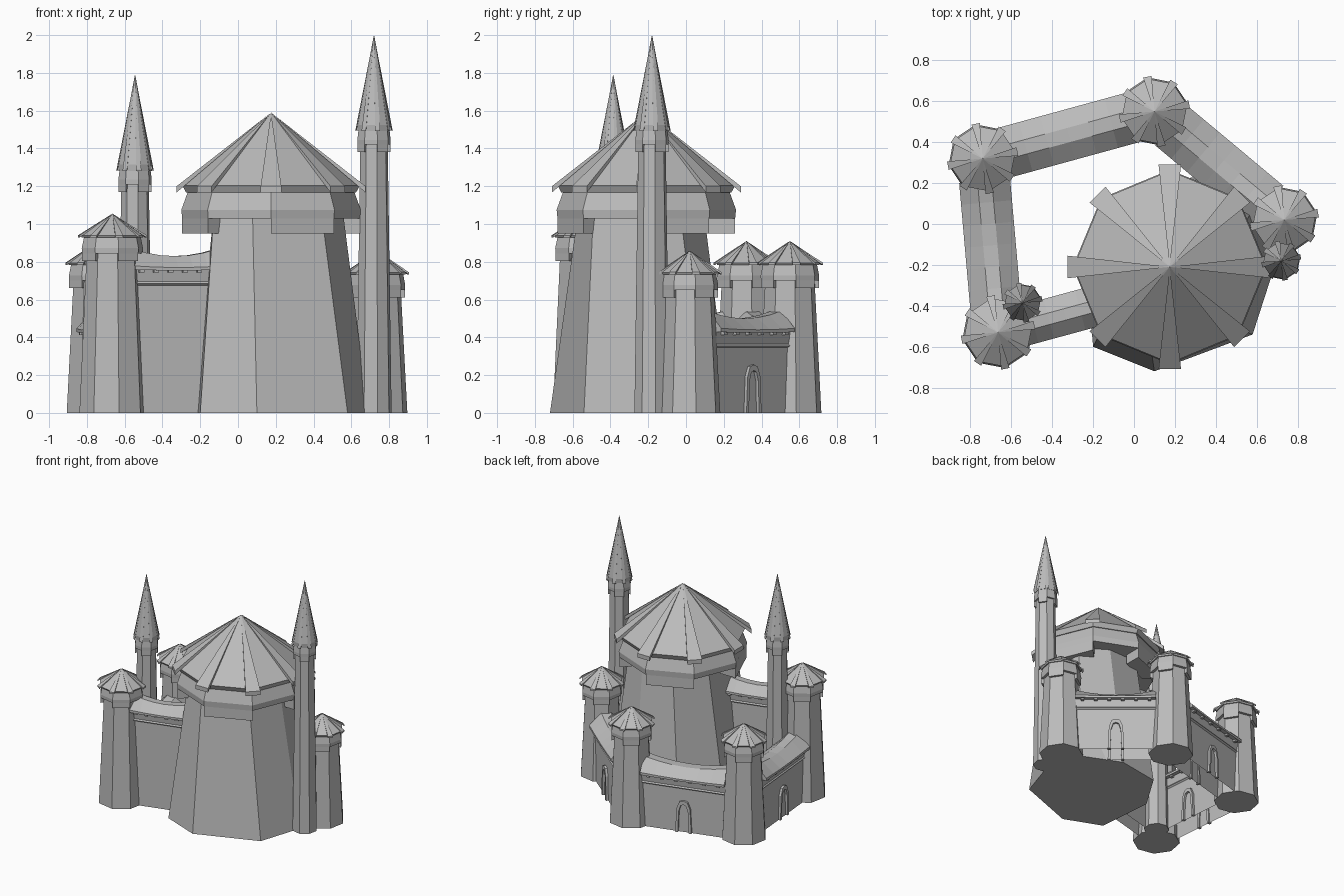
import bpy, bmesh, math
from mathutils import Vector, Matrix

cube = bpy.data.objects.get("Cube")
if cube:
    bpy.data.objects.remove(cube, do_unlink=True)

stone = bpy.data.materials.new("grey_stone")
stone.use_nodes = True
stone.diffuse_color = (0.5, 0.5, 0.5, 1)
stone.node_tree.nodes["Principled BSDF"].inputs["Base Color"].default_value = (0.5, 0.5, 0.5, 1)


def finish(name, bm, matrix=None):
    bmesh.ops.recalc_face_normals(bm, faces=bm.faces[:])
    mesh = bpy.data.meshes.new(name)
    bm.to_mesh(mesh)
    bm.free()
    mesh.materials.append(stone)
    obj = bpy.data.objects.new(name, mesh)
    bpy.context.collection.objects.link(obj)
    if matrix:
        obj.matrix_world = matrix
    return obj


def loft(bm, rings):
    """Skin closed rings of points and cap both ends."""
    rows = [[bm.verts.new(p) for p in ring] for ring in rings]
    n = len(rows[0])
    for a, b in zip(rows, rows[1:]):
        for i in range(n):
            j = (i + 1) % n
            bm.faces.new((a[i], a[j], b[j], b[i]))
    bm.faces.new(rows[0])
    bm.faces.new(rows[-1])


def ring(x, y, r, z, turn, n=8):
    return [(x + r * math.cos(turn + math.tau * i / n),
             y + r * math.sin(turn + math.tau * i / n), z) for i in range(n)]


def turned(name, x, y, profile, turn):
    bm = bmesh.new()
    loft(bm, [ring(x, y, r, z, turn) for r, z in profile])
    return finish(name, bm)


def gallery(name, x, y, r, low, mid, top, turn):
    """Overhanging band whose alternate sides hang lower."""
    turned(name, x, y, [(r * 0.99, mid), (r, mid + (top - mid) * 0.3), (r * 0.92, top)], turn)
    bm = bmesh.new()
    for i in range(0, 8, 2):
        rows = []
        for z in (low, mid + 0.001):
            outer, inner = ring(x, y, r * 0.99, z, turn), ring(x, y, r * 0.7, z, turn)
            rows.append([outer[i], outer[i + 1], inner[i + 1], inner[i]])
        loft(bm, rows)
    finish(name + "_drops", bm)


def ribbed_roof(name, x, y, r, eave, peak, turn, width):
    """Faceted cone with a raised wedge along each corner."""
    lift = width * 0.3
    edge = eave + (peak - eave) * 0.06 - lift * 0.6
    turned(name, x, y, [(r * 0.9, eave - lift), (r * 0.94, edge), (0.002, peak - 0.005)], turn)
    bm = bmesh.new()
    for i in range(8):
        a = turn + math.tau * i / 8
        out = Vector((math.cos(a), math.sin(a), 0))
        side = Vector((-out.y, out.x, 0)) * width / 2
        tip = Vector((x, y, eave)) + out * r
        drop = Vector((0, 0, lift))
        corners = [tip - side - drop, tip + side - drop, tip + side, tip - side]
        v = [bm.verts.new(p) for p in corners]
        top = bm.verts.new((x, y, peak))
        bm.faces.new(v)
        for j in range(4):
            bm.faces.new((v[j], v[(j + 1) % 4], top))
    finish(name + "_ribs", bm)


# Main keep: uneven, tapering, slightly twisted body
centre = Vector((0.2, -0.22))
footprint = [(0.1, -0.72), (0.58, -0.54), (0.69, -0.2), (0.6, 0.1),
             (0.3, 0.23), (-0.05, 0.17), (-0.24, -0.14), (-0.2, -0.6)]
bm = bmesh.new()
rows = []
for scale, angle, z in ((1, 0, 0), (0.73, -0.14, 1.06)):
    spin = Matrix.Rotation(angle, 2)
    rows.append([(*(centre + spin @ (Vector(p) - centre) * scale), z) for p in footprint])
loft(bm, rows)
finish("keep_body", bm)
kx, ky = 0.175, -0.21
gallery("keep_gallery", kx, ky, 0.475, 0.95, 1.03, 1.18, 0)
ribbed_roof("keep_roof", kx, ky, 0.5, 1.2, 1.59, 0, 0.11)

# Corner towers: name, x, y, peak height, base radius
towers = [("front_right_tower", -0.665, -0.53, 1.055, 0.178),
          ("back_right_tower", -0.74, 0.32, 0.91, 0.17),
          ("back_tower", 0.1, 0.55, 0.91, 0.17),
          ("back_left_tower", 0.735, 0.02, 0.86, 0.165)]
for name, x, y, peak, r in towers:
    eave = peak - 0.13
    turned(name, x, y, [(r, 0), (r * 0.76, eave)], 0.2)
    gallery(name + "_collar", x, y, r * 0.93, eave - 0.12, eave - 0.08, eave + 0.01, 0.2)
    ribbed_roof(name + "_roof", x, y, r * 1.02, eave + 0.015, peak, 0.2, 0.042)

# Slender spires
for name, x, y, peak in (("left_spire", 0.72, -0.18, 2.0), ("right_spire", -0.545, -0.385, 1.79)):
    eave = peak - 0.5
    turned(name, x, y, [(0.095, 0), (0.073, eave)], 0.2)
    gallery(name + "_collar", x, y, 0.09, eave - 0.12, eave - 0.08, eave + 0.005, 0.2)
    ribbed_roof(name + "_roof", x, y, 0.097, eave, peak, 0.2, 0.028)


def add_box(bm, size, position):
    bmesh.ops.create_cube(bm, size=1, matrix=Matrix.Translation(position) @ Matrix.Diagonal((*size, 1)))


def arch(half, height):
    """Outline of a doorway, as (along, up) points."""
    return [(-half, 0), (-half * 0.85, height * 0.75), (-half * 0.5, height * 0.96), (0, height),
            (half * 0.5, height * 0.96), (half * 0.85, height * 0.75), (half, 0)]


def curtain_wall(name, start, end, height, half, door):
    a, b = Vector(start), Vector(end)
    length = (b - a).length
    frame = Matrix.Translation((a.x, a.y, 0)) @ Matrix.Rotation(math.atan2(b.y - a.y, b.x - a.x), 4, "Z")

    # Wall with cornice, open underneath
    side = [(half, 0), (half, height - 0.095), (half + 0.012, height - 0.085),
            (half + 0.004, height - 0.075), (half + 0.015, height)]
    outline = side + [(-y, z) for y, z in reversed(side)]
    bm = bmesh.new()
    loft(bm, [[(x, y, z) for y, z in outline] for x in (0, length)])
    base = [f for f in bm.faces if all(v.co.z < 0.001 for v in f.verts)]
    bmesh.ops.delete(bm, geom=base, context="FACES")
    finish(name, bm, frame)

    # Sagging roof that lifts toward both ends
    eave = half + 0.045
    slope = [(eave, -0.016, 0.1), (eave, 0, 0.2), (eave * 0.28, 0.06, 1)]
    section = slope + [(-y, z, w) for y, z, w in reversed(slope)]
    bm = bmesh.new()
    loft(bm, [[(length * i / 6, y, height + z + 0.04 * w * (i / 3 - 1) ** 2)
               for y, z, w in section] for i in range(7)])
    finish(name + "_roof", bm, frame)

    # Dentils under the eaves
    bm = bmesh.new()
    for i in range(6):
        for s in (-1, 1):
            add_box(bm, (0.025, 0.03, 0.02), (length * (i + 0.5) / 6, s * (half + 0.02), height - 0.018))
    finish(name + "_dentils", bm, frame)

    # Arched door surrounds on both faces
    if door:
        bm = bmesh.new()
        outer, inner = arch(0.062, 0.255), arch(0.042, 0.225)
        for s in (-1, 1):
            for i in range(6):
                quad = [outer[i], outer[i + 1], inner[i + 1], inner[i]]
                loft(bm, [[(length / 2 + u, s * (half + d), z) for u, z in quad]
                          for d in (-0.01, 0.018)])
        finish(name + "_door_frames", bm, frame)


def between(p, q, trim):
    a, b = Vector(p[1:3]), Vector(q[1:3])
    step = (b - a).normalized() * trim
    return a + step, b - step


names = ("right_wall", "back_right_wall", "back_left_wall")
for name, p, q in zip(names, towers, towers[1:]):
    curtain_wall(name, *between(p, q, 0.11), 0.44, 0.08, True)
curtain_wall("front_wall", (-0.57, -0.505), (-0.11, -0.38), 0.77, 0.055, False)
